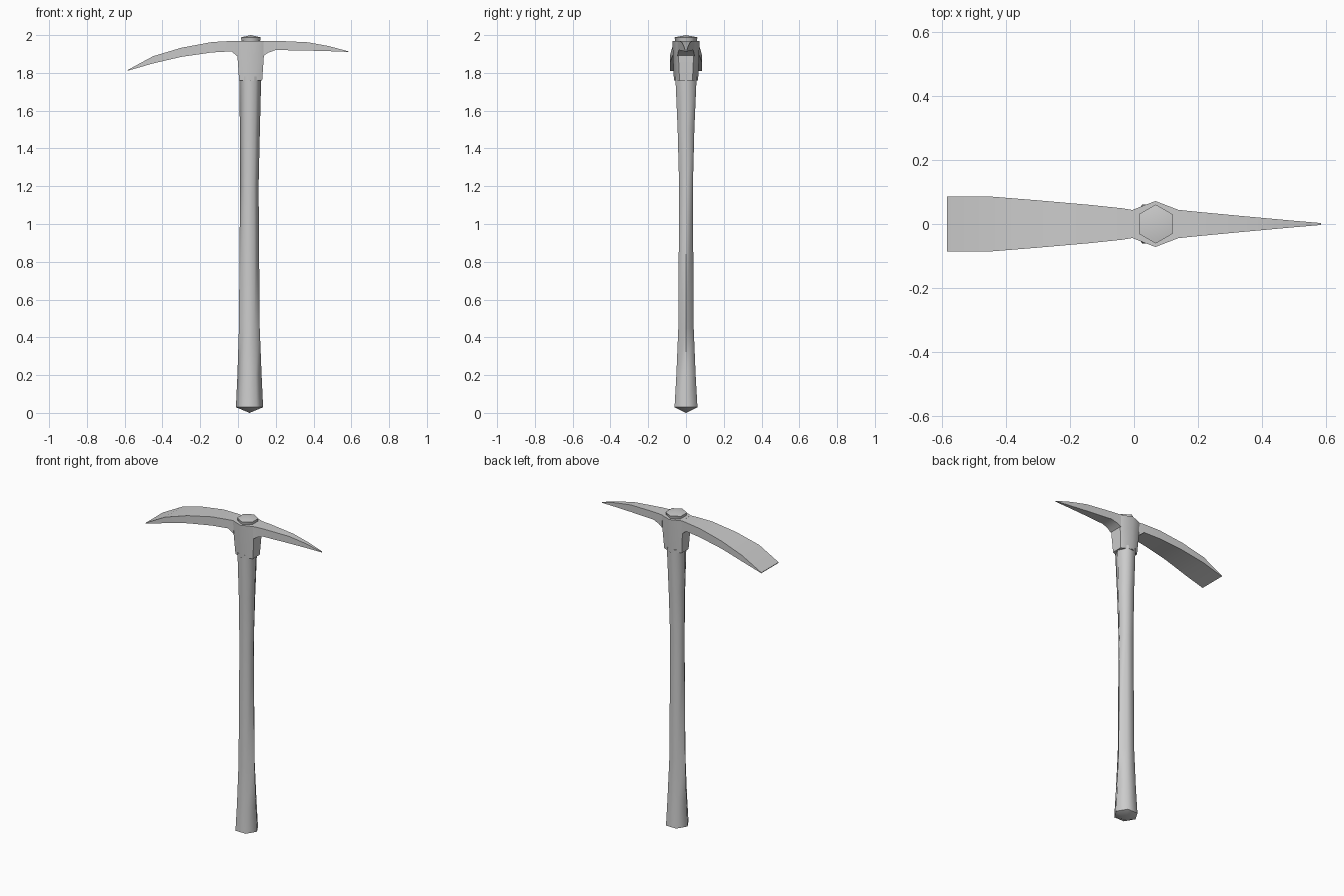
import bpy, bmesh, math

cube = bpy.data.objects.get("Cube")
if cube:
    bpy.data.objects.remove(cube, do_unlink=True)

grey = bpy.data.materials.new("plain grey")
grey.use_nodes = True
grey.diffuse_color = (0.6, 0.6, 0.6, 1)
grey.node_tree.nodes["Principled BSDF"].inputs["Base Color"].default_value = (0.6, 0.6, 0.6, 1)


def loft(name, rings, tip_start=None, tip_end=None, angle=40):
    """Skin matching rings of points; each end is closed flat or drawn to a tip."""
    bm = bmesh.new()
    loops = [[bm.verts.new(p) for p in ring] for ring in rings]
    n = len(loops[0])
    for a, b in zip(loops, loops[1:]):
        for i in range(n):
            j = (i + 1) % n
            bm.faces.new((a[i], a[j], b[j], b[i]))
    for loop, tip in ((loops[0], tip_start), (loops[-1], tip_end)):
        if tip:
            v = bm.verts.new(tip)
            for i in range(n):
                bm.faces.new((loop[i], loop[(i + 1) % n], v))
        else:
            bm.faces.new(loop)
    bmesh.ops.recalc_face_normals(bm, faces=bm.faces)
    mesh = bpy.data.meshes.new(name)
    bm.to_mesh(mesh)
    bm.free()
    mesh.materials.append(grey)
    obj = bpy.data.objects.new(name, mesh)
    bpy.context.collection.objects.link(obj)
    bpy.ops.object.select_all(action="DESELECT")
    obj.select_set(True)
    bpy.context.view_layer.objects.active = obj
    bpy.ops.object.shade_smooth_by_angle(angle=math.radians(angle))
    return obj


def hexagon(cx, z, rx, ry, turn=0):
    angles = [math.radians(60 * i + turn) for i in range(6)]
    return [(cx + rx * math.cos(a), ry * math.sin(a), z) for a in angles]


# Handle: flared hexagonal shaft with a shallow pointed butt
shaft = [(0.061, 0.03, 0.072, 0.07), (0.061, 0.2, 0.064, 0.059),
         (0.060, 0.45, 0.055, 0.047), (0.060, 1.2, 0.049, 0.042),
         (0.063, 1.5, 0.053, 0.051), (0.065, 1.78, 0.058, 0.065)]
loft("handle", [hexagon(*s) for s in shaft], tip_start=(0.061, 0, 0), angle=65)

# Handle end standing above the head
loft("handle_top", [hexagon(0.068, z, r, r, 30)
                    for z, r in ((1.95, 0.055), (1.975, 0.058), (1.988, 0.061))],
     tip_end=(0.068, 0, 2.0), angle=65)


# Collar: hexagonal socket holding the shaft
def collar_ring(z, hx, hy, w):
    cx = 0.067
    return [(cx, hy, z), (cx - hx, w, z), (cx - hx, -w, z),
            (cx, -hy, z), (cx + hx, -w, z), (cx + hx, w, z)]


loft("collar", [collar_ring(1.76, 0.061, 0.064, 0.034),
                collar_ring(1.89, 0.07, 0.069, 0.04),
                collar_ring(1.97, 0.07, 0.072, 0.045)], angle=65)


# Arms: rectangular sections given as x, top z, bottom z, half width
def arm(name, sections):
    loft(name, [[(x, -w, t), (x, w, t), (x, w, b), (x, -w, b)]
                for x, t, b, w in sections])


arm("broad_blade", [(0.0, 1.97, 1.885, 0.043), (-0.035, 1.969, 1.914, 0.049),
                    (-0.14, 1.963, 1.908, 0.06), (-0.3, 1.933, 1.885, 0.074),
                    (-0.45, 1.888, 1.85, 0.086), (-0.585, 1.815, 1.811, 0.086)])
arm("pick_point", [(0.135, 1.97, 1.89, 0.045), (0.16, 1.97, 1.907, 0.042),
                   (0.2, 1.97, 1.921, 0.038), (0.37, 1.962, 1.918, 0.022),
                   (0.48, 1.942, 1.915, 0.012), (0.585, 1.914, 1.911, 0.003)])
